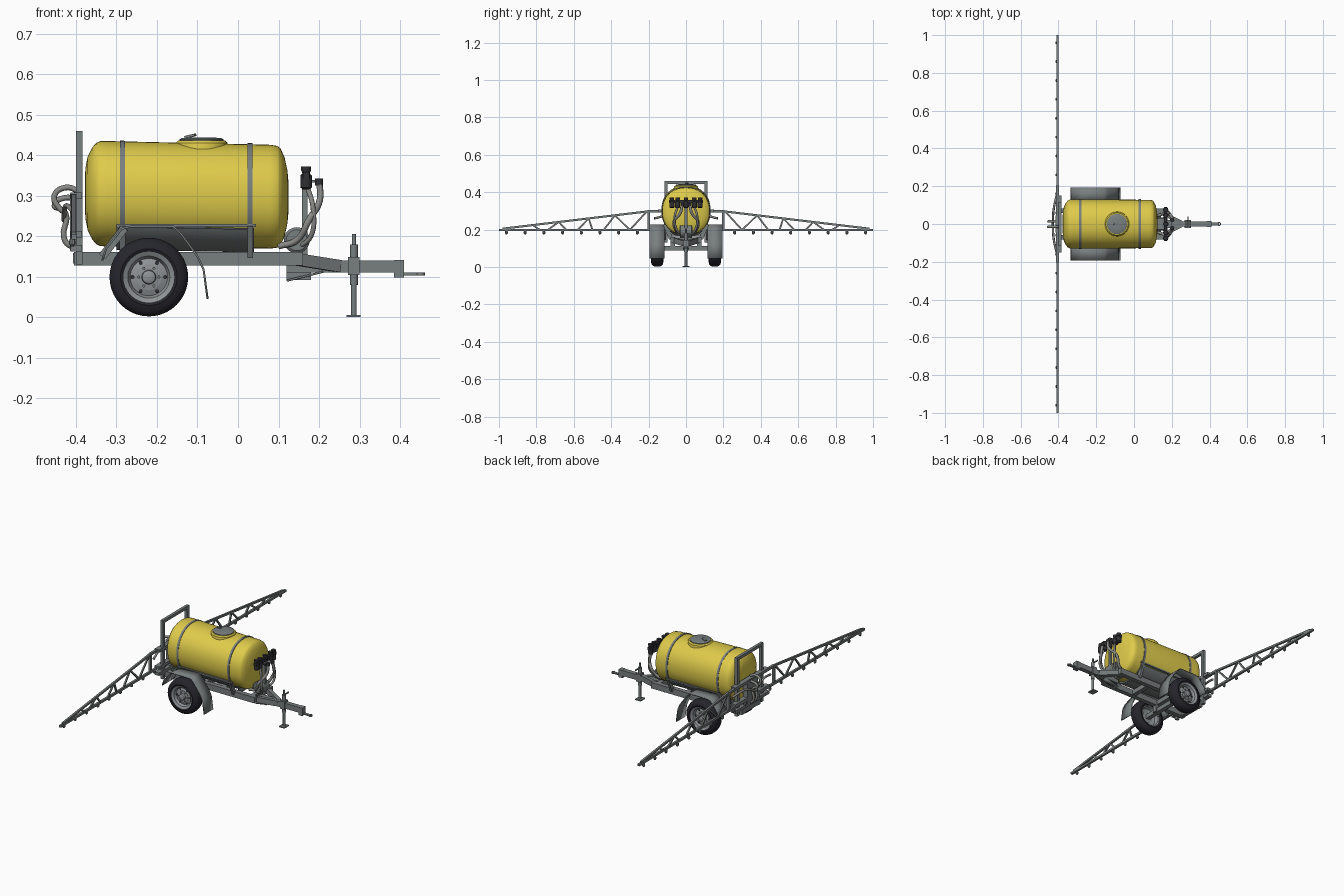
import bpy, bmesh, math
from mathutils import Vector, Matrix

if "Cube" in bpy.data.objects:
    bpy.data.objects.remove(bpy.data.objects["Cube"])


def material(name, rgb):
    m = bpy.data.materials.new(name)
    m.use_nodes = True
    m.diffuse_color = (*rgb, 1)
    m.node_tree.nodes["Principled BSDF"].inputs["Base Color"].default_value = (*rgb, 1)
    return m


YELLOW = material("yellow plastic", (0.74, 0.6, 0.07))
STEEL = material("grey steel", (0.19, 0.21, 0.21))
RIM = material("light rim grey", (0.27, 0.29, 0.3))
RUBBER = material("black rubber", (0.018, 0.018, 0.025))
HOSE = material("hose grey", (0.25, 0.25, 0.24))
BLACK = material("black fittings", (0.03, 0.03, 0.035))


def finish(name, bm, mat, smooth=True):
    bmesh.ops.recalc_face_normals(bm, faces=bm.faces)
    me = bpy.data.meshes.new(name)
    bm.to_mesh(me)
    bm.free()
    me.materials.append(mat)
    ob = bpy.data.objects.new(name, me)
    bpy.context.collection.objects.link(ob)
    if smooth:
        select(ob)
        bpy.ops.object.shade_smooth_by_angle(angle=math.radians(35))
    return ob


def select(ob):
    bpy.ops.object.select_all(action='DESELECT')
    ob.select_set(True)
    bpy.context.view_layer.objects.active = ob


def box(name, lo, hi, mat=STEEL):
    lo, hi = Vector(lo), Vector(hi)
    bm = bmesh.new()
    bmesh.ops.create_cube(bm, size=1, matrix=Matrix.Translation((lo + hi) / 2) @ Matrix.Diagonal((*(hi - lo), 1)))
    return finish(name, bm, mat, False)


def beam(name, p, q, w, h, mat=STEEL):
    """Square bar from p to q."""
    p, q = Vector(p), Vector(q)
    d = q - p
    bm = bmesh.new()
    bmesh.ops.create_cube(bm, size=1, matrix=Matrix.Translation((p + q) / 2)
                          @ d.to_track_quat('Z', 'Y').to_matrix().to_4x4() @ Matrix.Diagonal((w, h, d.length, 1)))
    return finish(name, bm, mat, False)


def skin(name, rings, mat, cap=True):
    """Bridge closed rings of points."""
    bm = bmesh.new()
    loops = [[bm.verts.new(p) for p in r] for r in rings]
    n = len(loops[0])
    for a, b in zip(loops, loops[1:]):
        for i in range(n):
            j = (i + 1) % n
            bm.faces.new((a[i], a[j], b[j], b[i]))
    if cap:
        bm.faces.new(loops[0])
        bm.faces.new(loops[-1])
    return finish(name, bm, mat)


def lathe(name, prof, origin, axis, mat, n=32, cap=True):
    """Turn (radius, height) points around an axis."""
    axis = Vector(axis)
    rot = axis.to_track_quat('Z', 'Y')
    rings = [[Vector(origin) + rot @ Vector((r * math.cos(t), r * math.sin(t), h))
              for t in (2 * math.pi * i / n for i in range(n))] for r, h in prof]
    return skin(name, rings, mat, cap)


def tube(name, pts, r, mat=HOSE):
    cu = bpy.data.curves.new(name, 'CURVE')
    cu.dimensions = '3D'
    cu.bevel_depth, cu.bevel_resolution, cu.resolution_u = r, 2, 6
    cu.use_fill_caps = True
    sp = cu.splines.new('BEZIER')
    sp.bezier_points.add(len(pts) - 1)
    for b, p in zip(sp.bezier_points, pts):
        b.co = p
        b.handle_left_type = b.handle_right_type = 'AUTO'
    cu.materials.append(mat)
    ob = bpy.data.objects.new(name, cu)
    bpy.context.collection.objects.link(ob)
    select(ob)
    bpy.ops.object.convert(target='MESH')
    return ob


def sheet(name, pts, y0, y1, thick, mat=STEEL):
    """Bent plate following an x-z profile."""
    bm = bmesh.new()
    cols = [(bm.verts.new((x, y0, z)), bm.verts.new((x, y1, z))) for x, z in pts]
    for a, b in zip(cols, cols[1:]):
        bm.faces.new((a[0], a[1], b[1], b[0]))
    ob = finish(name, bm, mat)
    mod = ob.modifiers.new("thickness", 'SOLIDIFY')
    mod.thickness, mod.offset = thick, 0
    return ob


def tank_ring(x, scale, grow=0.0, start=0, end=2 * math.pi, n=48):
    """Rounded tank cross-section, slightly lower towards the drawbar."""
    cz = 0.301 - 0.018 * (x + 0.12)
    pts = []
    for i in range(n):
        t = start + (end - start) * i / n
        c, s = math.cos(t), math.sin(t)
        pts.append((x, math.copysign(abs(c) ** 0.92, c) * (0.13 * scale + grow),
                    cz + math.copysign(abs(s) ** 0.92, s) * (0.13 * scale + grow)))
    return pts


# Tank with domed ends, straps and lid
skin("tank", [tank_ring(x, s) for x, s in [
    (-0.378, 0.3), (-0.376, 0.5), (-0.371, 0.7), (-0.36, 0.87), (-0.35, 0.96), (-0.34, 0.995), (-0.325, 1), (0.08, 0.985),
    (0.097, 0.965), (0.105, 0.92), (0.115, 0.75), (0.122, 0.5), (0.125, 0.25)]], YELLOW)
for x in (-0.285, 0.03):
    skin("tank_strap", [tank_ring(x + dx, 1, g) for dx, g in [(-0.006, -0.003), (-0.006, 0.0015), (0.006, 0.0015), (0.006, -0.003)]],
         STEEL, False)
lathe("lid_neck", [(0.066, 0.41), (0.064, 0.43), (0.058, 0.436)], (-0.09, 0, 0), (0, 0, 1), YELLOW)
lathe("lid", [(0.054, 0.43), (0.054, 0.439), (0.048, 0.442), (0.02, 0.444)], (-0.09, 0, 0), (0, 0, 1), STEEL)
beam("lid_latch", (-0.13, 0.01, 0.444), (-0.105, 0, 0.45), 0.012, 0.006)

# Cradle under the tank
cradle = skin("cradle", [tank_ring(x, 1, g, math.pi * 1.19, math.pi * 1.81) for x, g in
              [(-0.3, 0.003), (-0.3, 0.008), (0.04, 0.008), (0.04, 0.003), (-0.3, 0.003)]], STEEL, False)

for s in (-1, 1):
    # Chassis sides
    box("chassis_rail", (-0.405, s * 0.07 - 0.013, 0.128), (0.16, s * 0.07 + 0.013, 0.161))
    beam("drawbar_arm", (0.13, s * 0.068, 0.145), (0.25, s * 0.008, 0.126), 0.02, 0.03)
    beam("cradle_rail", (-0.3, s * 0.112, 0.226), (0.045, s * 0.112, 0.226), 0.012, 0.008)
    for x in (-0.285, 0.03):
        beam("cradle_post", (x, s * 0.08, 0.15), (x, s * 0.112, 0.228), 0.014, 0.022)
    beam("fender_bracket", (-0.335, s * 0.115, 0.15), (-0.28, s * 0.115, 0.22), 0.014, 0.02)
    # Mudguard
    sheet("fender", [(-0.335, 0.14), (-0.325, 0.17), (-0.287, 0.218), (-0.265, 0.224), (-0.16, 0.224), (-0.14, 0.205),
                     (-0.1, 0.15), (-0.085, 0.118), (-0.075, 0.045)], s * 0.115, s * 0.194, 0.005)
    # Wheel
    hub = (-0.22, s * 0.12, 0.099)
    out = (0, s, 0)
    lathe("tyre", [(0.06, 0.005), (0.07, 0), (0.084, 0.004), (0.094, 0.013), (0.097, 0.025), (0.097, 0.043), (0.094, 0.055),
                   (0.084, 0.064), (0.07, 0.068), (0.06, 0.063), (0.06, 0.005)], hub, out, RUBBER, 40, False)
    lathe("rim", [(0.062, 0.006), (0.054, 0.008), (0.05, 0.03), (0.03, 0.035), (0.03, 0.052), (0.046, 0.046), (0.052, 0.06),
                  (0.063, 0.066), (0.062, 0.006)], hub, out, RIM, 32, False)
    lathe("wheel_hub", [(0.032, 0.03), (0.032, 0.054), (0.018, 0.056), (0.016, 0.066), (0.01, 0.069)], hub, out, RIM, 20)
    for k in range(6):
        a = k * math.pi / 3
        p = (hub[0] + 0.025 * math.cos(a), s * 0.172, hub[2] + 0.025 * math.sin(a))
        lathe("wheel_nut", [(0.004, 0), (0.004, 0.008)], p, out, STEEL, 6)
        p = (hub[0] + 0.04 * math.cos(a), s * 0.168, hub[2] + 0.04 * math.sin(a))
        lathe("rim_hole", [(0.005, 0), (0.005, 0.003)], p, out, BLACK, 10)

# Axle, cross members and drawbar
beam("axle", (-0.22, -0.15, 0.1), (-0.22, 0.15, 0.1), 0.024, 0.024)
for s in (-1, 1):
    box("axle_mount", (-0.24, s * 0.07 - 0.012, 0.09), (-0.2, s * 0.07 + 0.012, 0.13))
for x in (-0.395, -0.22, -0.05, 0.13):
    box("cross_member", (x - 0.012, -0.07, 0.132), (x + 0.012, 0.07, 0.158))
box("drawbar", (0.12, -0.013, 0.11), (0.4, 0.013, 0.14))
sheet("drawbar_gusset", [(0.12, 0.09), (0.21, 0.112)], -0.015, 0.015, 0.005)
box("gusset_web", (0.12, -0.003, 0.092), (0.18, 0.003, 0.14))
box("hitch_plate", (0.385, -0.015, 0.098), (0.41, 0.015, 0.141))
box("hitch_tongue", (0.4, -0.007, 0.103), (0.45, 0.007, 0.11))
lathe("hitch_eye", [(0.005, 0), (0.011, 0), (0.011, 0.007), (0.005, 0.007), (0.005, 0)], (0.45, 0, 0.103), (0, 0, 1), STEEL, 16, False)

# Jack stand
lathe("jack_leg", [(0.007, 0.004), (0.007, 0.08), (0.01, 0.08), (0.01, 0.18), (0.005, 0.18), (0.005, 0.205)], (0.286, 0, 0),
      (0, 0, 1), STEEL, 14)
box("jack_foot", (0.268, -0.02, 0), (0.302, 0.02, 0.006))
box("jack_clamp", (0.272, -0.017, 0.104), (0.3, 0.017, 0.148))
beam("jack_crank", (0.286, 0, 0.178), (0.286, 0.04, 0.178), 0.006, 0.006)

# Rear mast carrying the boom
for s in (-1, 1):
    box("mast_post", (-0.4, s * 0.107 - 0.009, 0.13), (-0.384, s * 0.107 + 0.009, 0.459))
box("mast_top", (-0.4, -0.116, 0.443), (-0.384, 0.116, 0.459))
for z in (0.17, 0.205, 0.3):
    box("mast_crossbar", (-0.413, -0.15, z - 0.008), (-0.385, 0.15, z + 0.008))
box("boom_carrier", (-0.415, -0.045, 0.165), (-0.385, 0.045, 0.305))

# Folding boom, one truss per side
BX = -0.405


def chord(y):
    return 0.298 - 0.093 * (y - 0.2) / 0.78


for s in (-1, 1):
    beam("boom_lower_chord", (BX, s * 0.01, 0.198), (BX, s, 0.198), 0.012, 0.012)
    beam("boom_upper_chord", (BX, s * 0.2, 0.298), (BX, s * 0.98, 0.205), 0.011, 0.011)
    beam("boom_inner_top", (BX, s * 0.1, 0.298), (BX, s * 0.205, 0.298), 0.014, 0.012)
    beam("boom_hinge", (BX, s * 0.2, 0.195), (BX, s * 0.2, 0.302), 0.014, 0.014)
    for foot, top in [(0.3, 0.21), (0.3, 0.38), (0.44, 0.38), (0.5, 0.52), (0.58, 0.52), (0.64, 0.68), (0.74, 0.68), (0.78, 0.82)]:
        beam("boom_brace", (BX, s * foot, 0.198), (BX, s * top, chord(top)), 0.008, 0.009)
    for i in range(10):
        y = s * (0.06 + 0.1 * i)
        lathe("spray_nozzle", [(0.004, 0.175), (0.008, 0.18), (0.008, 0.188), (0.005, 0.196)], (BX - 0.004, y, 0), (0, 0, 1), STEEL, 8)
    tube("boom_hose", [(BX, s * 0.17, 0.26), (-0.425, s * 0.08, 0.275), (-0.43, 0, 0.24)], 0.006)

# Rear feed hoses
for y, top in ((-0.014, 0.32), (0.014, 0.295)):
    tube("rear_hose", [(-0.39, y, top - 0.01), (-0.425, y, top), (-0.453, y, top - 0.02), (-0.44, y, 0.268), (-0.425, y, 0.255),
                       (-0.43, y, 0.2), (-0.42, y, 0.18), (-0.395, y, 0.172)], 0.007)

# Control manifold, pump and hoses at the drawbar end
beam("control_bar", (0.168, -0.09, 0.35), (0.168, 0.09, 0.35), 0.016, 0.016, BLACK)
for y in (-0.075, -0.045, 0, 0.045, 0.075):
    lathe("control_valve", [(0.008, 0.315), (0.014, 0.32), (0.014, 0.35), (0.009, 0.355), (0.012, 0.362), (0.012, 0.372)],
          (0.168, y, 0), (0, 0, 1), BLACK, 12)
beam("control_post", (0.165, 0, 0.15), (0.165, 0, 0.345), 0.014, 0.014)
lathe("pump", [(0.026, -0.035), (0.032, -0.03), (0.032, 0.03), (0.026, 0.035)], (0.145, 0, 0.19), (0, 1, 0), STEEL, 20)
for s in (-1, 1):
    tube("control_hose", [(0.172, s * 0.045, 0.32), (0.185, s * 0.06, 0.27), (0.18, s * 0.05, 0.2), (0.145, s * 0.02, 0.17)], 0.006)
    tube("supply_hose", [(0.2, s * 0.02, 0.338), (0.202, s * 0.03, 0.29), (0.175, s * 0.065, 0.24), (0.145, s * 0.05, 0.19),
                         (0.1, s * 0.04, 0.175)], 0.008)
    lathe("hose_coupling", [(0.01, 0.325), (0.01, 0.342)], (0.2, s * 0.02, 0), (0, 0, 1), BLACK, 12)
beam("coupling_bracket", (0.168, 0, 0.335), (0.2, 0, 0.335), 0.04, 0.006)
